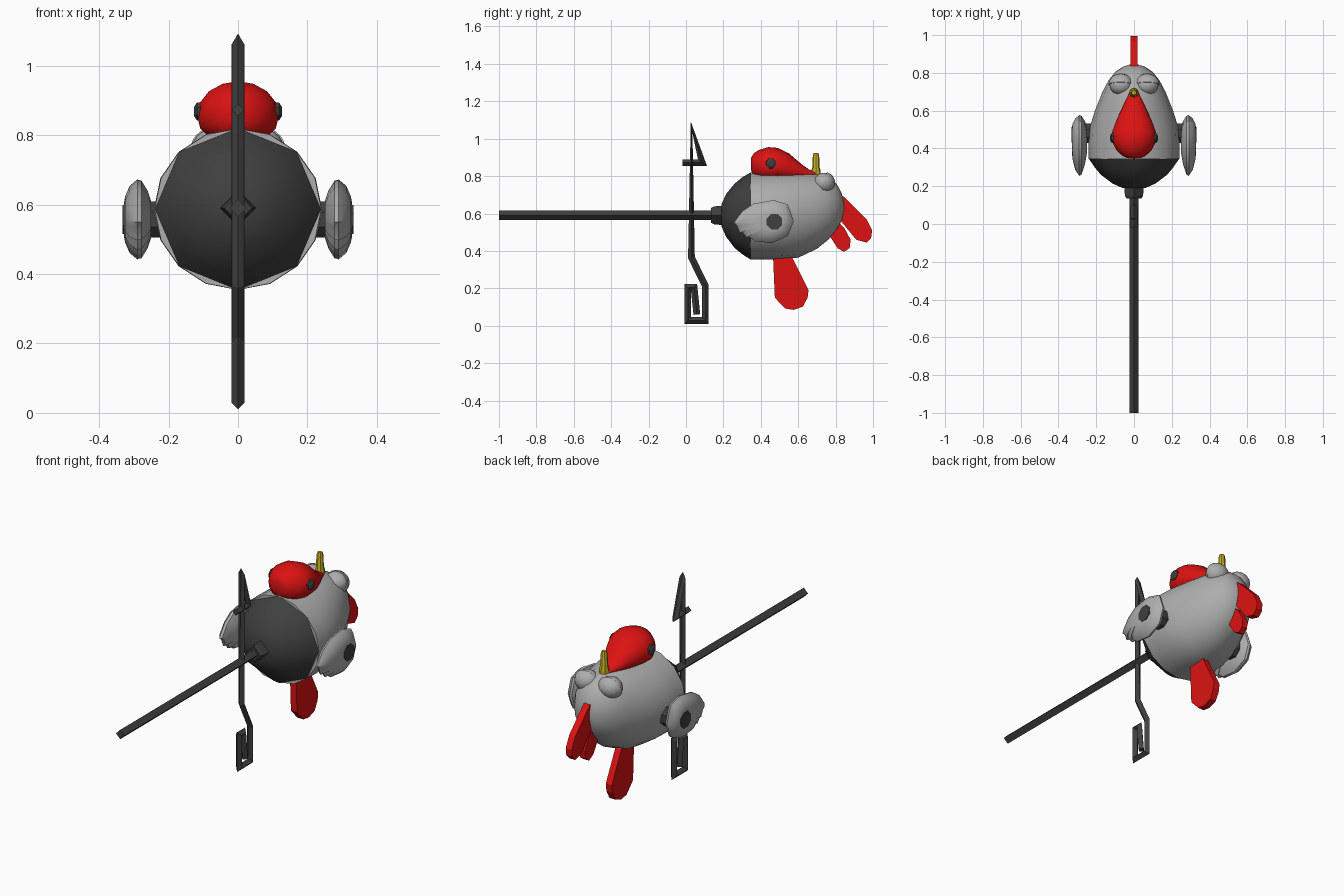
import bpy, bmesh, math
from mathutils import Vector

if "Cube" in bpy.data.objects:
    bpy.data.objects.remove(bpy.data.objects["Cube"])


def material(name, rgb):
    m = bpy.data.materials.new(name)
    m.diffuse_color = (*rgb, 1)
    m.use_nodes = True
    m.node_tree.nodes["Principled BSDF"].inputs["Base Color"].default_value = m.diffuse_color
    return m


RED = material("red", (0.72, 0.006, 0.006))
GREY = material("light grey", (0.42, 0.42, 0.42))
DARK = material("dark grey", (0.05, 0.05, 0.05))
YELLOW = material("yellow", (0.55, 0.43, 0.015))


def loft(name, rings, mat, smooth=None):
    """Skin a list of equal-length point rings and cap both ends."""
    bm = bmesh.new()
    vs = [[bm.verts.new(p) for p in r] for r in rings]
    n = len(vs[0])
    for a, b in zip(vs, vs[1:]):
        for i in range(n):
            j = (i + 1) % n
            bm.faces.new((a[i], a[j], b[j], b[i]))
    bm.faces.new(vs[0])
    bm.faces.new(vs[-1])
    bmesh.ops.recalc_face_normals(bm, faces=bm.faces)
    me = bpy.data.meshes.new(name)
    bm.to_mesh(me)
    bm.free()
    me.materials.append(mat)
    ob = bpy.data.objects.new(name, me)
    bpy.context.collection.objects.link(ob)
    if smooth:
        finish(ob, smooth)
    return ob


def finish(ob, angle):
    bpy.ops.object.select_all(action='DESELECT')
    ob.select_set(True)
    bpy.context.view_layer.objects.active = ob
    bpy.ops.object.shade_smooth_by_angle(angle=math.radians(angle))


def y_ring(y, cz, rx, rz, n, floor=-1):
    """Ellipse across the y axis, optionally flattened at a floor height."""
    return [(rx * math.cos(2 * math.pi * i / n), y,
             max(floor, cz + rz * math.sin(2 * math.pi * i / n))) for i in range(n)]


def x_ring(x, y, z, r, n=8):
    return [(x, y + r * math.cos(2 * math.pi * (i + .5) / n),
             z + r * math.sin(2 * math.pi * (i + .5) / n)) for i in range(n)]


def beam(name, path, r):
    """Diamond-section bar along a mitred path in the yz plane."""
    pts = [Vector(p) for p in path]
    rings = []
    for i, p in enumerate(pts):
        d0 = (p - pts[i - 1]).normalized() if i else None
        d1 = (pts[i + 1] - p).normalized() if i < len(pts) - 1 else None
        d0, d1 = d0 or d1, d1 or d0
        n0, n1 = Vector((-d0.y, d0.x)), Vector((-d1.y, d1.x))
        m = (n0 + n1).normalized()
        m *= r * min(1.7, 1 / max(.1, m.dot(n0)))
        rings.append([(r, p.x, p.y), (0, p.x + m.x, p.y + m.y),
                      (-r, p.x, p.y), (0, p.x - m.x, p.y - m.y)])
    return loft(name, rings, DARK)


def plate(name, outline, half, mat):
    return loft(name, [[(x, y, z) for y, z in outline] for x in (-half, half)], mat)


# Body: smooth egg with a coarser dark cap
loft("body", [y_ring(*s, 16) for s in (
    (.345, .587, .24, .232), (.42, .587, .242, .233), (.5, .587, .238, .232),
    (.6, .592, .207, .228), (.7, .613, .167, .202), (.76, .627, .135, .168),
    (.805, .635, .1, .125), (.832, .635, .06, .075), (.845, .635, .02, .025))], GREY, 50)
loft("body_cap", [y_ring(*s, 8) for s in (
    (.19, .59, .06, .06), (.215, .59, .115, .115), (.26, .588, .175, .172),
    (.3, .588, .208, .205), (.347, .587, .24, .234))], DARK, 50)

# Long rod and its diamond collar
beam("rod", [(-1, .59), (.16, .59)], .025)
loft("rod_collar", [y_ring(y, .59, r, r, 4) for y, r in ((.135, .04), (.15, .048), (.2, .052))], DARK)

# Bent pointer with a triangular tip and a coiled end
beam("pointer", [(-.02, .872), (.088, .872), (.03, 1.062), (.029, .365), (.103, .215),
                 (.103, .028), (.01, .028), (.01, .205), (.043, .205), (.058, .06)], .018)

# Red head tapering towards the beak
loft("head", [y_ring(*s, 16, .795) for s in (
    (.347, .865, .03, .03), (.36, .86, .06, .06), (.39, .857, .093, .083),
    (.44, .857, .118, .098), (.49, .855, .115, .096), (.55, .84, .093, .082),
    (.62, .82, .06, .042), (.66, .812, .04, .022), (.705, .808, .02, .012))], RED, 50)

# Beak peg
loft("beak", [[(r * math.cos(math.pi * i / 4), .695 + r * math.sin(math.pi * i / 4), z)
               for i in range(8)]
              for z, r in ((.8, .025), (.83, .025), (.845, .02), (.91, .017), (.924, .012))],
     YELLOW, 40)


def ball(name, loc, scale, mat, half=False):
    bm = bmesh.new()
    bmesh.ops.create_uvsphere(bm, u_segments=16, v_segments=10, radius=1)
    if half:
        bmesh.ops.bisect_plane(bm, geom=bm.verts[:] + bm.edges[:] + bm.faces[:],
                               plane_co=(0, 0, 0), plane_no=(0, -1, .25), clear_outer=True)
        bmesh.ops.holes_fill(bm, edges=bm.edges[:])
    for v in bm.verts:
        v.co = Vector(a * s + o for a, s, o in zip(v.co, scale, loc))
    me = bpy.data.meshes.new(name)
    bm.to_mesh(me)
    bm.free()
    me.materials.append(mat)
    ob = bpy.data.objects.new(name, me)
    bpy.context.collection.objects.link(ob)
    finish(ob, 50)


# Wing outline in (y, z)
WING = [(.255, .55), (.3, .612), (.36, .652), (.47, .672), (.545, .648), (.576, .56),
        (.545, .48), (.46, .442), (.37, .452), (.335, .478), (.325, .47), (.3, .505),
        (.288, .497), (.272, .535)]

for side, s in (("left", -1), ("right", 1)):
    # Wing: lens-shaped layers of the outline
    rings = []
    for x, k in ((.25, .45), (.26, .72), (.278, .97), (.29, 1), (.312, .84), (.325, .58), (.329, .4)):
        rings.append([(s * x, .465 + (y - .465) * k, .557 + (z - .557) * k) for y, z in WING])
    loft(side + "_wing", rings, GREY, 40)
    # Wing axle and outer button
    loft(side + "_wing_axle", [x_ring(s * x, .48, .557, .056) for x in (.2, .256)], DARK)
    loft(side + "_wing_button", [x_ring(s * x, .473, .557, .045) for x in (.32, .332)], DARK)
    # Small dark eyes on the head
    loft(side + "_eye", [x_ring(s * x, .455, .868, r) for x, r in ((.095, .03), (.118, .028), (.126, .015))], DARK)
    # Rounded lids beside the beak
    ball(side + "_bulge", (s * .07, .737, .765), (.06, .054, .053), GREY)
    ball(side + "_bulge_lid", (s * .07, .737, .765), (.066, .06, .058), GREY, True)

# Flat red feathers
plate("large_feather", [(.8, .7), (.845, .69), (.965, .57), (.995, .51), (.99, .47), (.965, .445),
                        (.91, .46), (.82, .57), (.78, .62)], .018, RED)
plate("small_feather", [(.8, .57), (.845, .525), (.88, .46), (.875, .415), (.845, .395),
                        (.81, .415), (.765, .485), (.75, .53)], .016, RED)
plate("lower_feather", [(.465, .38), (.475, .15), (.53, .092), (.575, .085), (.625, .102),
                        (.65, .15), (.655, .19), (.6, .3), (.56, .38)], .018, RED)
